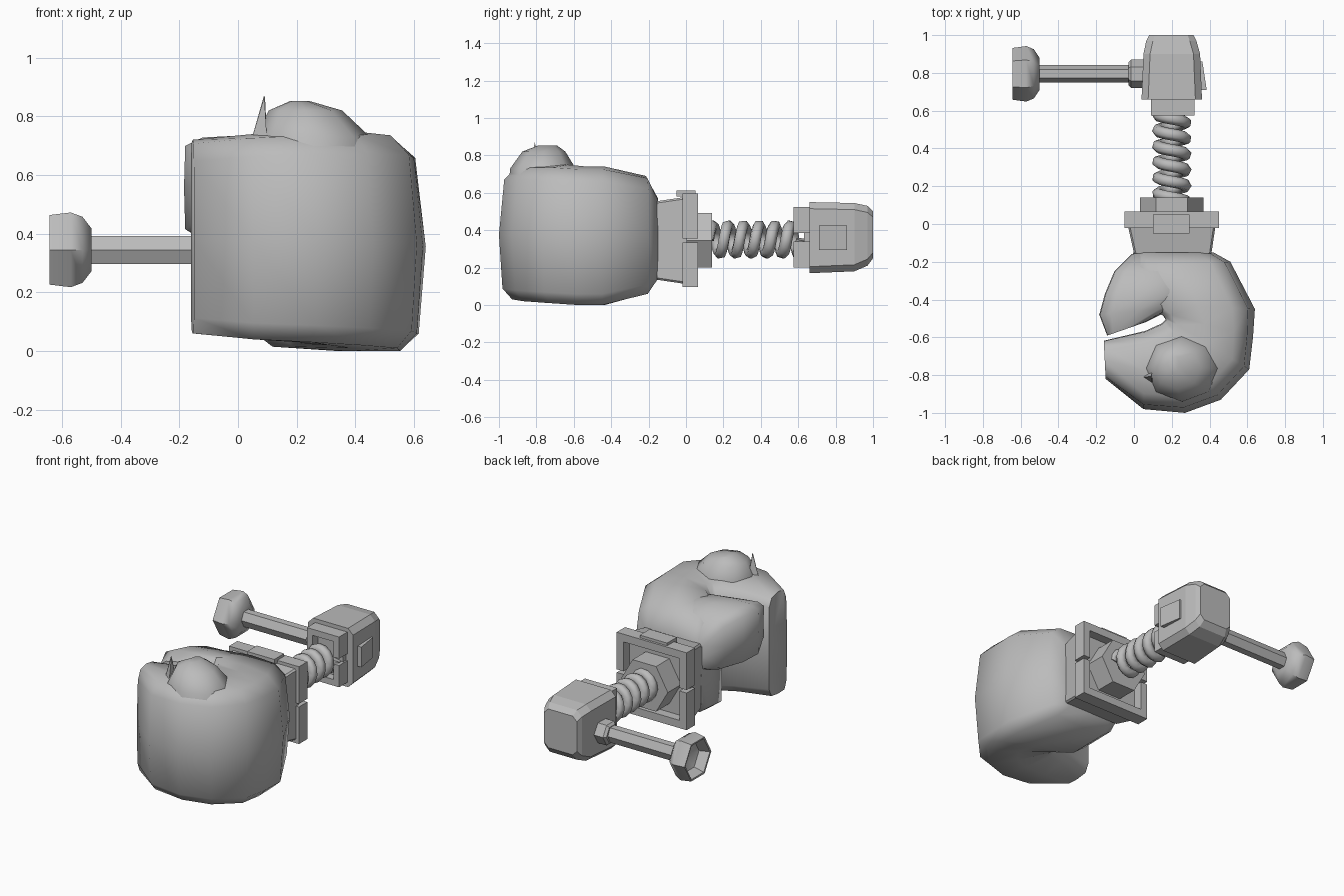
import bpy, bmesh, math
from math import sin, cos, tau, radians

if "Cube" in bpy.data.objects:
    bpy.data.objects.remove(bpy.data.objects["Cube"])

grey = bpy.data.materials.new("plain grey")
grey.use_nodes = True
GREY = (0.5, 0.5, 0.5, 1)
grey.diffuse_color = GREY
grey.node_tree.nodes["Principled BSDF"].inputs["Base Color"].default_value = GREY

CX, CZ = 0.2, 0.345          # axis of the spring arm


def loft(name, rings, smooth=None):
    """Skin a list of equal point rings and cap both ends."""
    bm = bmesh.new()
    loops = [[bm.verts.new(p) for p in ring] for ring in rings]
    n = len(loops[0])
    for a, b in zip(loops, loops[1:]):
        for i in range(n):
            j = (i + 1) % n
            bm.faces.new((a[i], a[j], b[j], b[i]))
    bm.faces.new(loops[0])
    bm.faces.new(loops[-1])
    bmesh.ops.recalc_face_normals(bm, faces=bm.faces)
    mesh = bpy.data.meshes.new(name)
    bm.to_mesh(mesh)
    bm.free()
    return finish(bpy.data.objects.new(name, mesh), smooth)


def finish(ob, smooth=None):
    ob.data.materials.append(grey)
    bpy.context.collection.objects.link(ob)
    if smooth:
        bpy.ops.object.select_all(action='DESELECT')
        bpy.context.view_layer.objects.active = ob
        ob.select_set(True)
        bpy.ops.object.shade_smooth_by_angle(angle=radians(smooth))
    return ob


def chamfered(y, x0, x1, z0, z1, c):
    """Rectangle with cut corners, facing along y."""
    return [(x0 + c, y, z0), (x1 - c, y, z0), (x1, y, z0 + c), (x1, y, z1 - c),
            (x1 - c, y, z1), (x0 + c, y, z1), (x0, y, z1 - c), (x0, y, z0 + c)]


def box(name, x0, x1, y0, y1, z0, z1):
    return loft(name, [[(x0, y, z0), (x1, y, z0), (x1, y, z1), (x0, y, z1)]
                       for y in (y0, y1)])


def hex_x(x, r, squash=1.0):
    """Hexagon facing along x, corners toward front and back."""
    return [(x, 0.795 + r * cos(i * tau / 6), CZ + squash * r * sin(i * tau / 6))
            for i in range(6)]


def hex_y(y, r):
    return [(CX + r * cos(i * tau / 6), y, CZ + r * sin(i * tau / 6)) for i in range(6)]


def frame(name, x0, x1, y0, y1, z0, z1, t, slit):
    """Square rim made of an upper and a lower U with a slit on each side."""
    mid = (z0 + z1) / 2
    for label, lo, hi, end in (("lower", z0, mid - slit, z0), ("upper", mid + slit, z1, z1)):
        for side, a, b in (("right", x0, x0 + t), ("left", x1 - t, x1)):
            box(f"{name}_{label}_{side}", a, b, y0, y1, lo, hi)
        za, zb = (end, end + t) if label == "lower" else (end - t, end)
        box(f"{name}_{label}_bar", x0 + t, x1 - t, y0, y1, za, zb)


# Rounded section shared by the curled fist and the thumb
SECTION = [(0, .1), (.13, .02), (.5, 0), (.85, 0), (.96, .08), (1, .48),
           (.94, .89), (.8, .98), (.5, 1), (.15, .98), (0, .9), (-.01, .5)]


def curl(name, stations):
    rings = [[(ax + (bx - ax) * u, ay + (by - ay) * u, lo + (hi - lo) * v)
              for u, v in SECTION] for ax, ay, bx, by, lo, hi in stations]
    return loft(name, rings, 60)


# Fist: inner x y, outer x y, bottom, top, from wrist round to fingertips
curl("fist", [
    (0.00, -.15, .42, -.15, .14, .57),
    (-.01, -.23, .51, -.20, .06, .69),
    (0.04, -.42, .64, -.45, .00, .74),
    (0.12, -.46, .63, -.60, .00, .74),
    (0.16, -.49, .61, -.77, .01, .75),
    (0.17, -.51, .46, -.93, .02, .75),
    (0.15, -.53, .27, -1.0, .03, .75),
    (0.06, -.57, .05, -.98, .04, .74),
    (-.16, -.62, -.15, -.82, .06, .72)])

# Thumb folded over the palm
curl("thumb", [
    (-.01, -.16, .20, -.16, .38, .56),
    (-.10, -.25, .27, -.25, .36, .69),
    (-.15, -.37, .27, -.36, .36, .725),
    (-.18, -.48, .22, -.44, .38, .735),
    (-.14, -.59, .06, -.52, .44, .70)])

# Knuckle bump and its thin spike
rings = []
for cx, cy, rx, ry, z in ((.26, -.77, .21, .18, .62), (.255, -.765, .195, .175, .73),
                          (.23, -.76, .125, .115, .82), (.21, -.74, .03, .05, .853)):
    rings.append([(cx + rx * cos(i * tau / 8), cy + ry * sin(i * tau / 8), z)
                  for i in range(8)])
curled = loft("knuckle_bump", rings, 60)
loft("knuckle_spike", [[(.06 + w, -.81 - w, .70), (.06 + w, -.81 + w, .70), (.06 - w / 2, -.81, .70)]
                       if w > .01 else [(.09, -.81 + w, .868), (.09 + w, -.81, .868), (.09 - w, -.81, .868)]
                       for w in (.04, .002)])

# Wrist cuff, rim, tab and nut
loft("cuff", [chamfered(-.155, 0, .41, .135, .555, .01),
              chamfered(-.02, -.03, .43, .115, .575, .01),
              chamfered(.005, -.03, .43, .115, .575, .01)])
frame("cuff_rim", -.05, .45, -.02, .065, .095, .595, .05, .01)
box("cuff_tab", .10, .295, -.05, .05, .58, .612)
loft("nut", [hex_y(0, .168), hex_y(.14, .168)])

# Spring
curve = bpy.data.curves.new("spring", 'CURVE')
curve.dimensions = '3D'
curve.bevel_depth = .032
curve.bevel_resolution = 1
curve.use_fill_caps = True
turns, steps = 6, 14
count = turns * steps + 1
path = curve.splines.new('POLY')
path.points.add(count - 1)
for i, point in enumerate(path.points):
    a = tau * i / steps
    point.co = (CX + .073 * cos(a), .12 + .50 * i / (count - 1), CZ + .005 + .073 * sin(a), 1)
finish(curve and bpy.data.objects.new("spring", curve))

# Socket and rear housing
frame("socket", .09, .32, .575, .67, .2, .525, .04, .022)
box("socket_floor", .10, .31, .63, .67, .21, .515)
loft("housing", [chamfered(.66, .04, .36, .17, .55, .035),
                 chamfered(.90, .05, .35, .18, .545, .035),
                 chamfered(.97, .065, .33, .21, .53, .035),
                 chamfered(1.0, .08, .315, .25, .50, .03)])

# Side button, leaning outward toward the front
loft("button", [[(.34, y, .295), (x, y, .295), (x, y, .425), (.34, y, .425)]
                for y, x in ((.71, .385), (.86, .362))])

# Crank: collar, shaft and dished knob
loft("crank_collar", [hex_x(.06, .075), hex_x(-.015, .075), hex_x(-.03, .06)])
loft("crank_shaft", [hex_x(.05, .046, 1.2), hex_x(-.52, .046, 1.2)])
loft("knob", [hex_x(-.56, .05), hex_x(-.58, .10), hex_x(-.64, .125), hex_x(-.642, .137),
              hex_x(-.57, .147), hex_x(-.53, .13), hex_x(-.50, .085)], 40)
